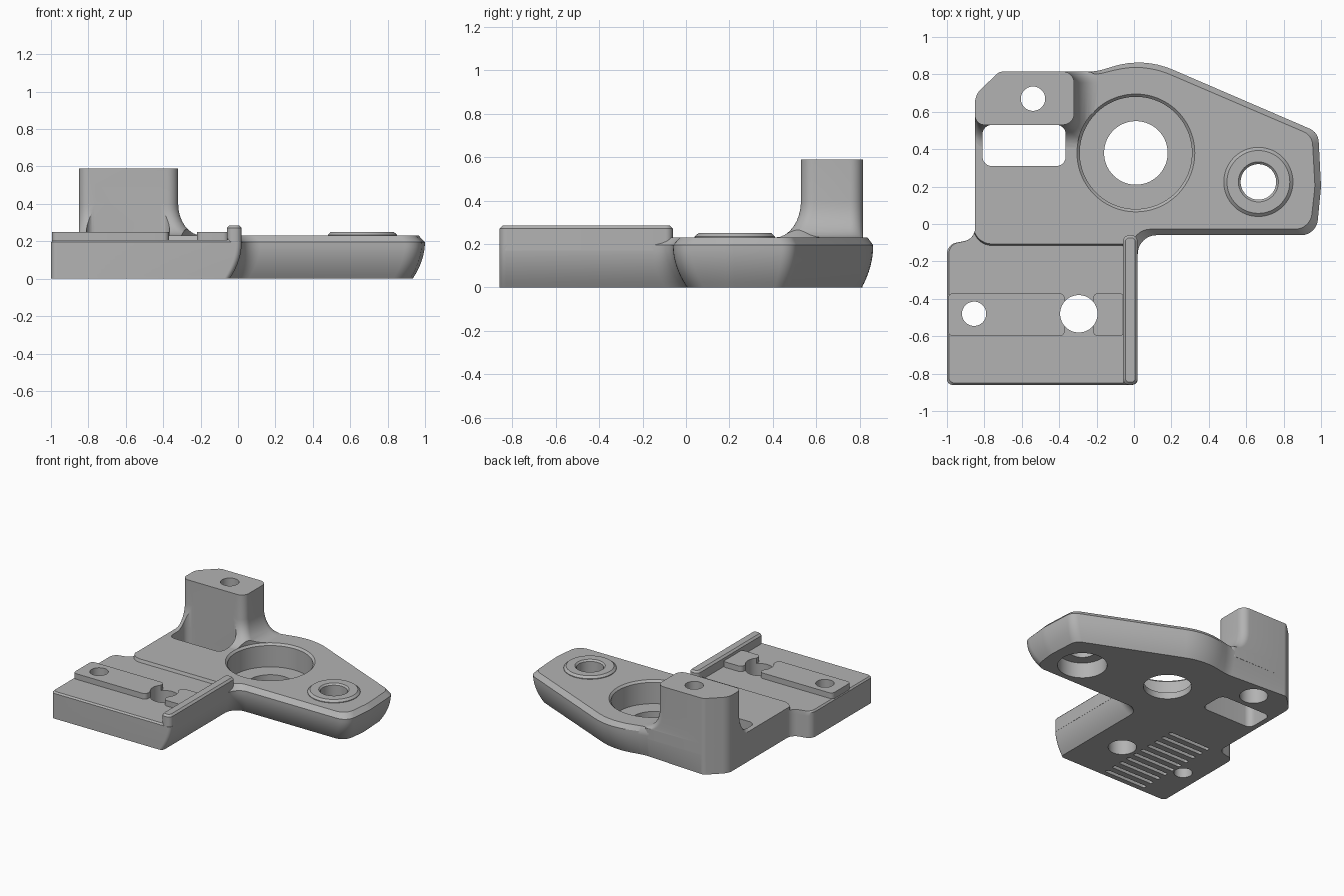
import bpy, bmesh, math
from mathutils import Vector

cube = bpy.data.objects.get("Cube")
if cube:
    bpy.data.objects.remove(cube)

grey = bpy.data.materials.new("plain_grey")
grey.use_nodes = True
grey.diffuse_color = (0.45, 0.45, 0.45, 1)
grey.node_tree.nodes["Principled BSDF"].inputs["Base Color"].default_value = (0.45, 0.45, 0.45, 1)


def rounded(corners, z, steps=8):
    """Polygon with a radius at each (x, y, r) corner, as a ring at height z."""
    ring = []
    count = len(corners)
    for i, (x, y, r) in enumerate(corners):
        p = Vector((x, y))
        a = (Vector(corners[i - 1][:2]) - p).normalized()
        b = (Vector(corners[(i + 1) % count][:2]) - p).normalized()
        half = a.angle(b) / 2
        centre = p + (a + b).normalized() * (r / math.sin(half))
        start = p + a * (r / math.tan(half)) - centre
        end = p + b * (r / math.tan(half)) - centre
        turn = math.atan2(start.x * end.y - start.y * end.x, start.dot(end))
        for k in range(steps + 1):
            t = turn * k / steps
            c, s = math.cos(t), math.sin(t)
            ring.append((centre.x + start.x * c - start.y * s,
                         centre.y + start.x * s + start.y * c, z))
    return ring


def shifted(corners, moves, amount):
    return [(x + dx * amount, y + dy * amount, r)
            for (x, y, r), (dx, dy) in zip(corners, moves)]


def loft(name, rings):
    """Closed solid through rings of equal point count."""
    bm = bmesh.new()
    rows = [[bm.verts.new(co) for co in ring] for ring in rings]
    n = len(rows[0])
    for low, high in zip(rows, rows[1:]):
        for i in range(n):
            j = (i + 1) % n
            bm.faces.new((low[i], low[j], high[j], high[i]))
    bm.faces.new(rows[0][::-1])
    bm.faces.new(rows[-1])
    bmesh.ops.recalc_face_normals(bm, faces=bm.faces)
    mesh = bpy.data.meshes.new(name)
    bm.to_mesh(mesh)
    bm.free()
    mesh.materials.append(grey)
    obj = bpy.data.objects.new(name, mesh)
    bpy.context.collection.objects.link(obj)
    return obj


def turned(name, x, y, profile, sides=64):
    """Solid of revolution from (radius, z) pairs."""
    angles = [math.tau * i / sides for i in range(sides)]
    return loft(name, [[(x + r * math.cos(a), y + r * math.sin(a), z) for a in angles]
                       for r, z in profile])


def block(name, x0, x1, y0, y1, z0, z1, r, chamfer=0):
    def ring(c, z):
        rr = r - c
        return rounded([(x0 + c, y0 + c, rr), (x1 - c, y0 + c, rr),
                        (x1 - c, y1 - c, rr), (x0 + c, y1 - c, rr)], z)
    rings = [ring(0, z0), ring(0, z1 - chamfer)]
    if chamfer:
        rings.append(ring(chamfer, z1))
    return loft(name, rings)


def cut(obj, cutters):
    bpy.context.view_layer.objects.active = obj
    for c in cutters:
        c.hide_render = True
        mod = obj.modifiers.new(c.name, "BOOLEAN")
        mod.operation = "DIFFERENCE"
        mod.solver = "EXACT"
        mod.object = c
        bpy.ops.object.modifier_apply(modifier=mod.name)


# Base plate: outline corners, with inward lean at the bottom and chamfer at the top
lean = 0.065
outline = [(-1, -.86, .03), (.02, -.86, .03), (.02, -.06, .1), (.975, -.06, .09),
           (1, .2, .3), (.985, .49, .08), (.05, .893, .46), (-.2, .815, .3),
           (-.72, .815, .05), (-.85, .69, .1), (-.85, -.08, .07), (-1, -.11, .06)]
bottom = [(0, 0), (-lean, 0), (-lean, lean), (-lean, lean), (-lean, 0), (-lean, -lean / 2),
          (0, -lean), (0, -lean / 2), (0, 0), (0, 0), (0, 0), (0, 0)]
top = [(dx / 2, dy / 2) for dx, dy in bottom]
top[0], top[1] = (.03, .03), (-.03, .03)
top[-1] = (.03, 0)
rings = []
for i in range(9):
    t = i / 8
    rings.append(rounded(shifted(outline, bottom, (1 - t) ** 2), t * .195))
rings.append(rounded(shifted(outline, top, 1), .23))
base_plate = loft("base_plate", rings)

# Upright mounting column flaring into the plate on its front and inner sides
post = [(-.85, .53, .05), (-.32, .53, .06), (-.32, .815, .06), (-.72, .815, .05), (-.85, .69, .1)]
flare = [(0, -.12), (.13, -.12), (.13, 0), (0, 0), (0, 0)]
rings = [rounded(shifted(post, flare, 1), .15)]
for i in range(9):
    a = math.pi / 2 * (1 - i / 8)
    rings.append(rounded(shifted(post, flare, 1 - math.cos(a)), .4 - .17 * math.sin(a)))
rings.append(rounded(post, .59))
column = loft("mounting_column", rings)

# Raised bars, side rib and boss
bar_left = block("long_raised_bar", -.995, -.37, -.6, -.37, .15, .25, .03)
bar_right = block("short_raised_bar", -.22, -.05, -.6, -.37, .15, .25, .03)
rib = block("side_rib", -.06, .02, -.86, -.06, .17, .285, .035, .014)
boss = turned("bolt_boss", .665, .225, [(.185, .2), (.185, .235), (.168, .25)])

# Cutters: lowered pad, bores, slot and underside grooves
pad = [(-1.2, -1, .01), (-.055, -1, .01), (-.055, -.115, .01), (-.86, -.115, .1),
       (-.86, .05, .01), (-1.2, .05, .01)]
slope = [(0, 0), (0, 0), (0, .012), (0, .012), (0, 0), (0, 0)]
pad_cut = loft("pad_cutter", [rounded(pad, .207), rounded(shifted(pad, slope, 1), .24),
                              rounded(shifted(pad, slope, 1), .4)])
bore = turned("bore_cutter", .01, .38, [(.17, -.1), (.17, .05), (.3, .05), (.3, .215),
                                        (.315, .23), (.315, .45)], 96)
bolt = turned("bolt_cutter", .665, .225, [(.175, -.1), (.175, .12), (.095, .12),
                                          (.095, .238), (.107, .25), (.107, .3)])
post_hole = turned("post_hole_cutter", -.54, .67, [(.1, -.1), (.1, .3), (.065, .3), (.065, .7)])
pin_small = turned("small_hole_cutter", -.855, -.48, [(.065, -.1), (.065, .5)])
pin_large = turned("large_hole_cutter", -.295, -.48, [(.1, -.1), (.1, .5)])
slot = block("slot_cutter", -.81, -.365, .31, .53, -.1, .5, .05)
grooves = [block("groove_cutter", -.78, -.42, y, y + .03, -.05, .03, .014)
           for y in [-.82 + .077 * i for i in range(10)]]

cut(base_plate, [pad_cut, bore, bolt, post_hole, pin_small, pin_large, slot] + grooves)
cut(column, [bore, post_hole, slot])
cut(bar_left, [pin_small, pin_large])
cut(bar_right, [pin_large])
cut(boss, [bolt])
for c in [pad_cut, bore, bolt, post_hole, pin_small, pin_large, slot] + grooves:
    bpy.data.objects.remove(c)

# Smooth rounded faces, keep edges crisp
bpy.ops.object.select_all(action="DESELECT")
for obj in (base_plate, column, bar_left, bar_right, rib, boss):
    obj.select_set(True)
    bpy.context.view_layer.objects.active = obj
bpy.ops.object.shade_smooth_by_angle(angle=math.radians(28))
